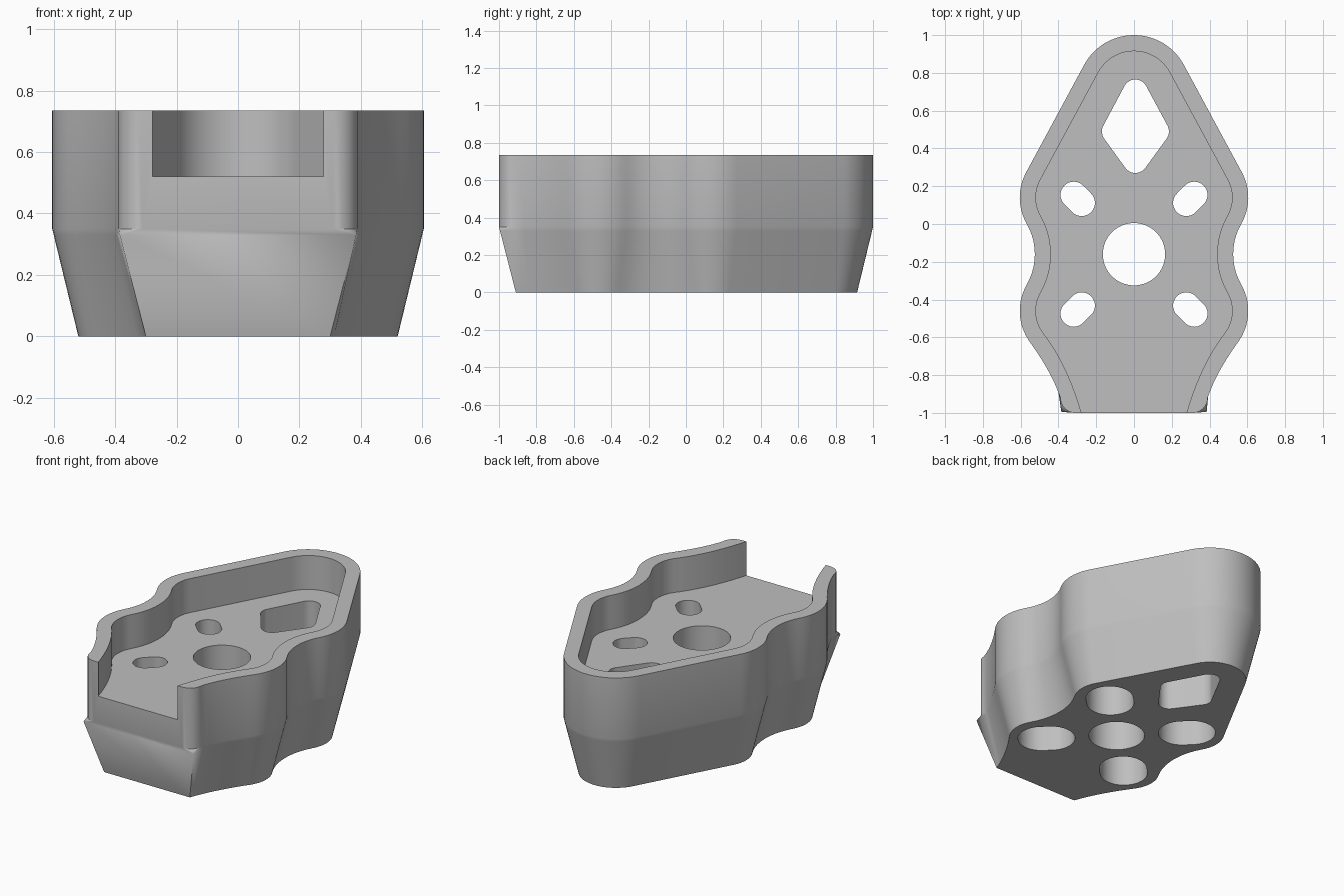
import bpy, bmesh
from math import sin, cos, radians, pi
from mathutils import Vector

if "Cube" in bpy.data.objects:
    bpy.data.objects.remove(bpy.data.objects["Cube"])

TOP, FLOOR, TAPER = 0.735, 0.52, 0.35
WALL = 0.085


def arc(cx, cy, r, a0, a1, n=10):
    return [Vector((cx + r * cos(radians(a0 + (a1 - a0) * i / n)),
                    cy + r * sin(radians(a0 + (a1 - a0) * i / n)))) for i in range(n + 1)]


def bezier(p0, p1, p2, n=10):
    p0, p1, p2 = Vector(p0), Vector(p1), Vector(p2)
    return [p0 * (1 - i / n) ** 2 + p1 * 2 * (i / n) * (1 - i / n) + p2 * (i / n) ** 2
            for i in range(1, n)]


def half_outline(d, ctrl, end):
    """Right side from the rounded back to the front, inset by d."""
    pts = arc(0, 0.70, 0.30 - d, 90, 28, 14)
    pts += arc(0.325, 0.14, 0.28 - d, 28, -29.9)
    pts += arc(0.8475, -0.16, 0.3225 + d, 150.1, 209.9)[1:-1]
    pts += arc(0.325, -0.46, 0.28 - d, 29.9, -35)
    return pts + bezier(pts[-1], ctrl, end)


def ring(half):
    """Mirror a half outline into a closed loop."""
    return half + [Vector((-p.x, p.y)) for p in reversed(half[1:])]


def loft(name, rings):
    """Skin a stack of (z, loop) rings and cap both ends."""
    bm = bmesh.new()
    loops = [[bm.verts.new((p.x, p.y, z)) for p in pts] for z, pts in rings]
    n = len(loops[0])
    for a, b in zip(loops, loops[1:]):
        for i in range(n):
            j = (i + 1) % n
            bm.faces.new((a[i], a[j], b[j], b[i]))
    bm.faces.new(loops[0])
    bm.faces.new(loops[-1])
    return finish(name, bm)


def finish(name, bm):
    bmesh.ops.recalc_face_normals(bm, faces=bm.faces)
    me = bpy.data.meshes.new(name)
    bm.to_mesh(me)
    bm.free()
    ob = bpy.data.objects.new(name, me)
    bpy.context.collection.objects.link(ob)
    return ob


def hull_cutter(name, circles, z0, z1, n=40):
    """Prism around the convex hull of some (x, y, r) circles."""
    bm = bmesh.new()
    for x, y, r in circles:
        for i in range(n):
            a = 2 * pi * i / n
            for z in (z0, z1):
                bm.verts.new((x + r * cos(a), y + r * sin(a), z))
    res = bmesh.ops.convex_hull(bm, input=bm.verts)
    junk = {v for v in res["geom_interior"] + res["geom_unused"]
            if isinstance(v, bmesh.types.BMVert)}
    bmesh.ops.delete(bm, geom=list(junk), context='VERTS')
    bmesh.ops.dissolve_limit(bm, angle_limit=0.01, verts=bm.verts, edges=bm.edges)
    return finish(name, bm)


# Body: straight upper wall, tapered lower part with a sharp front corner
upper = half_outline(0, (0.435, -0.785), (0.39, -0.92))
corner = arc(0.31, -0.92, 0.08, 0, -90, 8)
sharp = upper + [Vector((0.39, -1.0))] * len(corner)
upper = upper + corner
lower = half_outline(WALL, (0.365, -0.736), (0.30, -0.91))
lower = lower + [Vector((0.30, -0.91)) + Vector((0, 0))] * len(corner)
t = 0.94
middle = [a.lerp(b, t) for a, b in zip(lower, sharp)]
body = loft("tray_body", [(0, ring(lower)), (TAPER * t, ring(middle)),
                          (TAPER, ring(upper)), (TOP, ring(upper))])
bm = bmesh.new()
bm.from_mesh(body.data)
bmesh.ops.remove_doubles(bm, verts=bm.verts, dist=1e-5)
bmesh.ops.dissolve_degenerate(bm, dist=1e-5, edges=bm.edges)
bmesh.ops.recalc_face_normals(bm, faces=bm.faces)
bm.to_mesh(body.data)
bm.free()

# Pocket open at the front
inner = half_outline(WALL, (0.355, -0.736), (0.278, -1.0))
inner += [Vector((0.278, -1.0)), Vector((0.27, -1.1))]
cutters = [loft("pocket_cutter", [(FLOOR, ring(inner)), (TOP + 0.1, ring(inner))])]

# Centre bore and rounded diamond window
cutters.append(hull_cutter("bore_cutter", [(0, -0.16, 0.165)], -0.1, 0.65, 64))
cutters.append(hull_cutter("diamond_cutter", [(0.007, 0.70, 0.065), (0.12, 0.49, 0.065),
                                              (0.007, 0.335, 0.065), (-0.105, 0.49, 0.065)],
                           -0.1, 0.65))

# Four radial slots, each with a wide recess underneath
for sx in (-1, 1):
    for sy in (-1, 1):
        x, y = 0.298 * sx, -0.16 + 0.293 * sy
        dx, dy = 0.021 * sx, 0.021 * sy
        for name, r, z0, z1 in (("slot_cutter", 0.07, 0.2, 0.65),
                                ("recess_cutter", 0.14, -0.1, 0.36)):
            cutters.append(hull_cutter(name, [(x - dx, y - dy, r), (x + dx, y + dy, r)], z0, z1))

# Apply the cuts
bpy.context.view_layer.objects.active = body
body.select_set(True)
for c in cutters:
    c.hide_render = True
    mod = body.modifiers.new("cut", 'BOOLEAN')
    mod.operation = 'DIFFERENCE'
    mod.solver = 'EXACT'
    mod.object = c
    bpy.ops.object.modifier_apply(modifier=mod.name)
for c in cutters:
    bpy.data.objects.remove(c, do_unlink=True)

# Single grey finish
grey = bpy.data.materials.new("plain_grey")
grey.diffuse_color = (0.52, 0.52, 0.52, 1)
grey.use_nodes = True
grey.node_tree.nodes["Principled BSDF"].inputs["Base Color"].default_value = grey.diffuse_color
body.data.materials.clear()
body.data.materials.append(grey)
bpy.ops.object.shade_smooth_by_angle(angle=radians(30))
